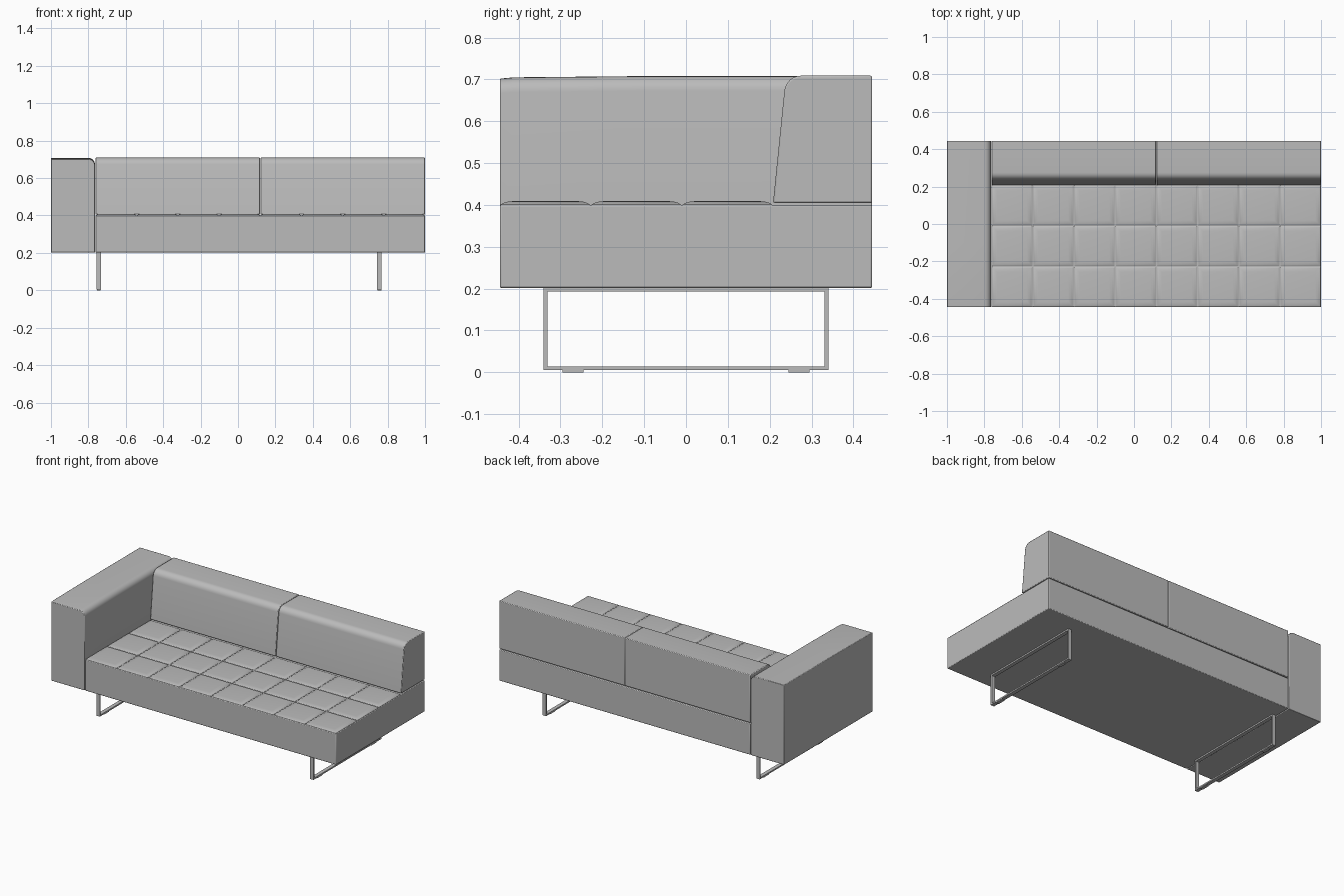
import bpy
import bmesh
import math

cube = bpy.data.objects.get("Cube")
if cube:
    bpy.data.objects.remove(cube, do_unlink=True)


def material(name, rgb):
    m = bpy.data.materials.new(name)
    m.use_nodes = True
    m.diffuse_color = (*rgb, 1)
    bsdf = m.node_tree.nodes["Principled BSDF"]
    bsdf.inputs["Base Color"].default_value = (*rgb, 1)
    bsdf.inputs["Roughness"].default_value = 0.7
    return m


GREY = material("plain grey", (0.5, 0.5, 0.5))


def finish(name, bm, bevel=0):
    bmesh.ops.recalc_face_normals(bm, faces=bm.faces[:])
    mesh = bpy.data.meshes.new(name)
    bm.to_mesh(mesh)
    bm.free()
    mesh.materials.append(GREY)
    obj = bpy.data.objects.new(name, mesh)
    bpy.context.collection.objects.link(obj)
    if bevel:
        mod = obj.modifiers.new("soft edges", "BEVEL")
        mod.width = bevel
        mod.segments = 2
        mod.limit_method = "ANGLE"
        mod.angle_limit = math.radians(50)
    bpy.ops.object.select_all(action="DESELECT")
    obj.select_set(True)
    bpy.context.view_layer.objects.active = obj
    bpy.ops.object.shade_smooth_by_angle(angle=math.radians(35))
    return obj


def loft(bm, loops):
    """Join matching loops of points into a closed solid."""
    rings = [[bm.verts.new(p) for p in loop] for loop in loops]
    n = len(rings[0])
    for a, b in zip(rings, rings[1:]):
        for i in range(n):
            j = (i + 1) % n
            bm.faces.new((a[i], a[j], b[j], b[i]))
    bm.faces.new(rings[0])
    bm.faces.new(rings[-1])


def rect(x0, x1, y0, y1, z, inset=0):
    x0, x1, y0, y1 = x0 + inset, x1 - inset, y0 + inset, y1 - inset
    return [(x0, y0, z), (x1, y0, z), (x1, y1, z), (x0, y1, z)]


def box(name, x, y, z, bevel=0):
    bm = bmesh.new()
    loft(bm, [rect(*x, *y, z[0]), rect(*x, *y, z[1])])
    return finish(name, bm, bevel)


def arc(cx, cz, r, start, end, steps=6):
    angles = [math.radians(start + (end - start) * i / steps) for i in range(steps + 1)]
    return [(cx + r * math.cos(a), cz + r * math.sin(a)) for a in angles]


DEPTH = 0.445
INNER, OUTER = -0.762, 1.0
BACK_Y = 0.208
MIDDLE = (INNER + OUTER) / 2

# Seat base
box("seat_base", (INNER, OUTER), (-DEPTH, DEPTH), (0.202, 0.4), 0.004)

# Tufted seat pads
cols, rows = 8, 3
dx, dy = (OUTER - INNER) / cols, (BACK_Y + DEPTH) / rows
bm = bmesh.new()
for c in range(cols):
    for r in range(rows):
        x, y = INNER + c * dx, -DEPTH + r * dy
        loft(bm, [rect(x, x + dx, y, y + dy, z, inset) for z, inset in
                  ((0.397, 0.001), (0.401, 0.002), (0.405, 0.009), (0.408, 0.019), (0.409, 0.03))])
finish("seat_pads", bm)

# Armrest, rounded along its inner top edge and dipping a little at the front
bm = bmesh.new()
loops = []
for y, top in ((-DEPTH, 0.702), (-0.41, 0.705), (-0.1, 0.708), (DEPTH, 0.708)):
    profile = [(-1, 0.202), (INNER - 0.003, 0.202)]
    profile += arc(INNER - 0.038, top - 0.035, 0.035, 0, 90)
    profile += [(-1, top)]
    loops.append([(px, y, pz) for px, pz in profile])
loft(bm, loops)
finish("armrest", bm, 0.003)

# Two backrest cushions with leaning fronts
profile = [(DEPTH, 0.405), (BACK_Y, 0.405)]
profile += arc(0.275, 0.669, 0.04, 174, 90)
profile += [(DEPTH, 0.709)]
for name, x0, x1 in (("back_cushion_right", INNER, MIDDLE - 0.001),
                     ("back_cushion_left", MIDDLE + 0.001, OUTER)):
    bm = bmesh.new()
    loft(bm, [[(x, py, pz) for py, pz in profile] for x in (x0, x1)])
    finish(name, bm, 0.004)

# Sled legs: rectangular metal loops with small floor glides
HALF, BAR, WIDE = 0.34, 0.009, 0.012
for side, x in (("right", -0.744), ("left", 0.756)):
    bm = bmesh.new()
    xs = (x - WIDE, x + WIDE)
    for y0, y1, z0, z1 in ((-HALF, HALF, 0.005, 0.005 + BAR), (-HALF, HALF, 0.193, 0.202),
                           (-HALF, BAR - HALF, 0.014, 0.193), (HALF - BAR, HALF, 0.014, 0.193)):
        loft(bm, [rect(*xs, y0, y1, z0), rect(*xs, y0, y1, z1)])
    finish(side + "_leg_frame", bm)
    for end, sign in (("front", -1), ("back", 1)):
        y = 0.27 * sign
        box(f"{side}_{end}_glide", (x - 0.01, x + 0.01), (y - 0.025, y + 0.025), (0, 0.005))
